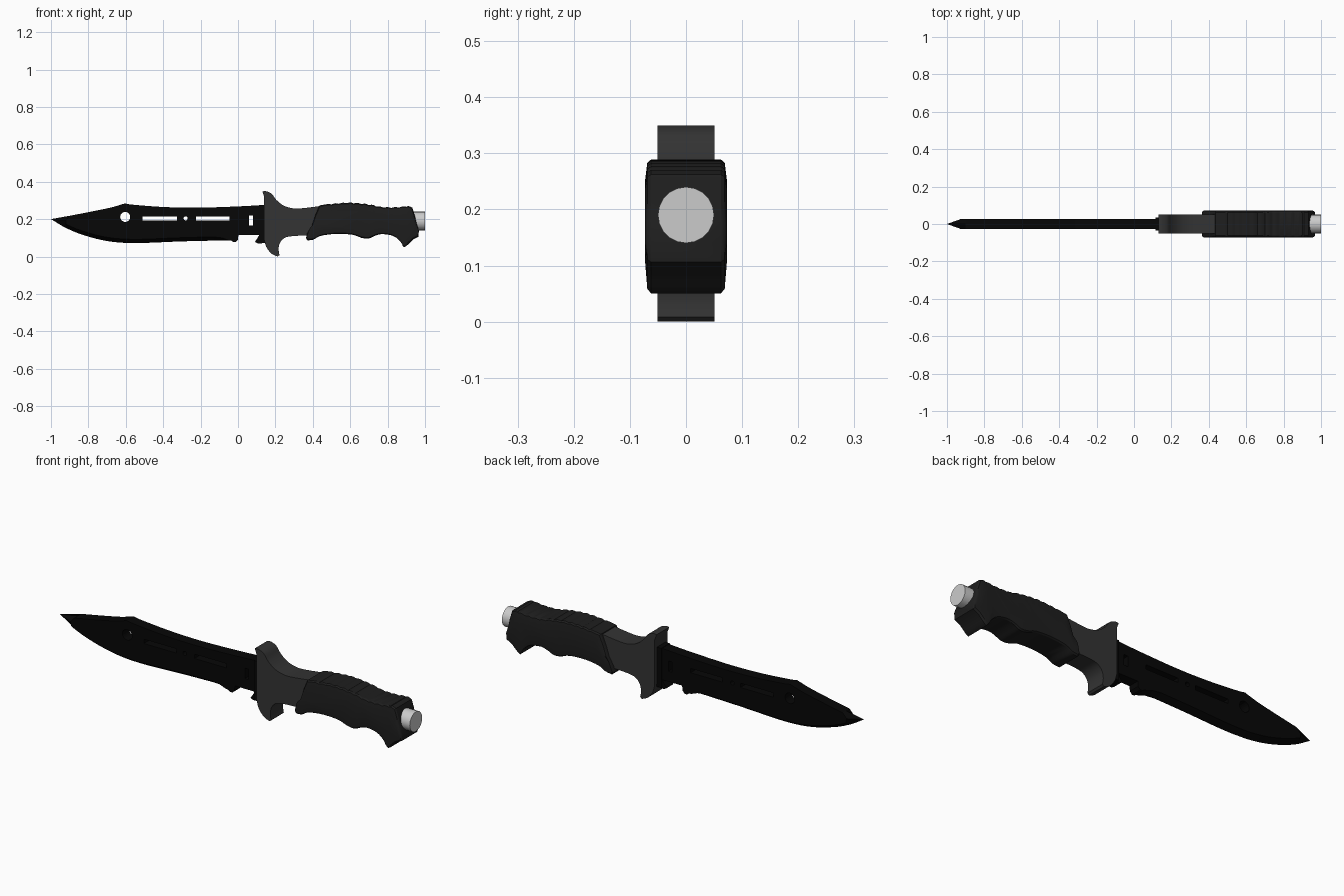
import bpy, bmesh, math
from mathutils import Matrix

if "Cube" in bpy.data.objects:
    bpy.data.objects.remove(bpy.data.objects["Cube"])


def material(name, v):
    m = bpy.data.materials.new(name)
    m.diffuse_color = (v, v, v, 1)
    m.use_nodes = True
    m.node_tree.nodes["Principled BSDF"].inputs["Base Color"].default_value = m.diffuse_color
    return m


def smooth(pts, n=4):
    """Catmull-Rom curve through an open list of (x, z) points."""
    p = [pts[0]] + list(pts) + [pts[-1]]
    out = []
    for i in range(1, len(p) - 2):
        for k in range(n):
            t = k / n
            out.append(tuple(0.5 * (2 * b + (c - a) * t + (2 * a - 5 * b + 4 * c - d) * t * t
                                    + (3 * b - a - 3 * c + d) * t ** 3)
                             for a, b, c, d in zip(*p[i - 1:i + 3])))
    return out + [tuple(pts[-1])]


def finish(bm, name, mat=None, angle=30):
    bmesh.ops.recalc_face_normals(bm, faces=bm.faces[:])
    me = bpy.data.meshes.new(name)
    bm.to_mesh(me)
    bm.free()
    ob = bpy.data.objects.new(name, me)
    bpy.context.collection.objects.link(ob)
    if mat:
        me.materials.append(mat)
    if angle:
        bpy.ops.object.select_all(action='DESELECT')
        ob.select_set(True)
        bpy.context.view_layer.objects.active = ob
        bpy.ops.object.shade_smooth_by_angle(angle=math.radians(angle))
    return ob


def loft(layers):
    """Closed solid through equal-length (x, z) outlines, each at its own y."""
    bm = bmesh.new()
    rings = [[bm.verts.new((x, y, z)) for x, z in pts] for y, pts in layers]
    for a, b in zip(rings, rings[1:]):
        for i in range(len(a)):
            j = (i + 1) % len(a)
            bm.faces.new((a[i], a[j], b[j], b[i]))
    bm.faces.new(rings[0])
    bm.faces.new(rings[-1])
    bmesh.ops.remove_doubles(bm, verts=bm.verts[:], dist=0.0002)
    return bm


def slab(outline, half):
    return loft([(-half, outline), (half, outline)])


def box(x0, x1, z0, z1, half):
    return slab([(x0, z0), (x1, z0), (x1, z1), (x0, z1)], half)


def rod_x(x0, x1, z, r, sides):
    bm = bmesh.new()
    bmesh.ops.create_cone(bm, cap_ends=True, segments=sides, radius1=r, radius2=r, depth=x1 - x0,
                          matrix=Matrix.Translation(((x0 + x1) / 2, 0, z)) @ Matrix.Rotation(math.pi / 2, 4, 'Y'))
    return bm


def disc(x, z, r, sides=20):
    return slab([(x + r * math.cos(a * math.tau / sides), z + r * math.sin(a * math.tau / sides))
                 for a in range(sides)], 0.1)


steel = material("black_steel", 0.002)
rubber = material("grip_rubber", 0.013)
guard_mat = material("guard_grey", 0.033)

# Blade: flat spine, narrow ground edge along the belly and tip
T = 0.028
spine = [(-0.9, 0.218)] + smooth([(-0.8, 0.237), (-0.68, 0.262), (-0.605, 0.284)])
spine += smooth([(-0.605, 0.284), (-0.56, 0.277), (-0.4, 0.265), (-0.22, 0.261), (0, 0.268), (0.14, 0.276)])[1:]
heel = [(0.14, 0.115), (0.002, 0.115), (0.0, 0.09), (-0.012, 0.077), (-0.025, 0.077), (-0.035, 0.085)]
belly = smooth([(-0.05, 0.087), (-0.3, 0.081), (-0.55, 0.072), (-0.7, 0.083), (-0.83, 0.116),
                (-0.92, 0.153), (-0.975, 0.185)], 5)
outer = [(-1, 0.2)] + spine + heel + belly
inner = [(-0.922, 0.194)] + spine + heel
inner += [(max(x, -0.92), min(z + 0.02 * min(1, (-0.05 - x) / 0.05), 0.19)) for x, z in belly]
blade = finish(loft([(-T, inner), (0, outer), (T, inner)]), "blade", steel, 0)

# Holes and slots through the blade
cutters = [disc(-0.603, 0.212, 0.027), disc(-0.28, 0.204, 0.011, 12),
           box(-0.51, -0.325, 0.193, 0.215, 0.1), box(-0.225, -0.045, 0.193, 0.215, 0.1),
           box(0.058, 0.08, 0.167, 0.22, 0.1)]
for c in cutters:
    cut = finish(c, "hole_cutter", None, 0)
    cut.hide_render = True
    bpy.context.view_layer.objects.active = blade
    mod = blade.modifiers.new("hole", 'BOOLEAN')
    mod.operation, mod.solver, mod.object = 'DIFFERENCE', 'EXACT', cut
    bpy.ops.object.modifier_apply(modifier=mod.name)
    bpy.data.objects.remove(cut)

# Collar and lower stop between blade and guard
finish(box(0.115, 0.15, 0.075, 0.276, 0.034), "blade_collar", steel)
finish(slab([(0.09, 0.078), (0.105, 0.07), (0.15, 0.072), (0.15, 0.12), (0.115, 0.118), (0.105, 0.1)],
            T), "lower_stop", steel)

# Cross guard with two curled quillons
guard = smooth([(0.13, 0.348), (0.15, 0.349), (0.18, 0.336), (0.205, 0.303), (0.245, 0.272),
                (0.3, 0.257), (0.36, 0.26), (0.44, 0.27)])
guard += [(0.45, 0.24), (0.4, 0.115)]
guard += smooth([(0.36, 0.113), (0.29, 0.109), (0.25, 0.1), (0.225, 0.075), (0.217, 0.04), (0.222, 0.008)])
guard += smooth([(0.213, 0.0), (0.18, 0.015), (0.152, 0.05), (0.14, 0.09)])
guard += [(0.14, 0.32)]
finish(slab(guard, 0.051), "cross_guard", guard_mat)

# Grip with ribbed back and finger grooves, sides slightly domed
back = smooth([(0.435, 0.273), (0.5, 0.283), (0.6, 0.289), (0.7, 0.28), (0.77, 0.266),
               (0.85, 0.265), (0.91, 0.272)], 12)
back = [(x, z - (0.005 * (1 - abs(math.sin(math.pi * (x - 0.5) / 0.04))) if x > 0.49 else 0))
        for x, z in back]
butt = [(0.932, 0.262), (0.945, 0.22), (0.955, 0.175), (0.967, 0.14), (0.965, 0.106), (0.935, 0.09)]
grooves = smooth([(0.915, 0.07), (0.888, 0.05), (0.868, 0.08), (0.83, 0.11), (0.77, 0.12),
                  (0.73, 0.11), (0.7, 0.097), (0.66, 0.1), (0.61, 0.117), (0.52, 0.121),
                  (0.44, 0.11), (0.405, 0.091), (0.372, 0.086)], 3)
front = [(0.363, 0.098), (0.37, 0.125), (0.395, 0.165), (0.413, 0.22)]
grip = back + butt + grooves + front


def shrink(sx, sz):
    return [(0.66 + (x - 0.66) * sx, 0.195 + (z - 0.195) * sz) for x, z in grip]


half = [(0.062, grip), (0.069, shrink(0.985, 0.94)), (0.073, shrink(0.95, 0.6))]
finish(loft([(-y, p) for y, p in reversed(half)] + half), "grip", rubber)

# Metal pommel cap
finish(rod_x(0.93, 1.0, 0.19, 0.05, 20), "pommel_cap")
